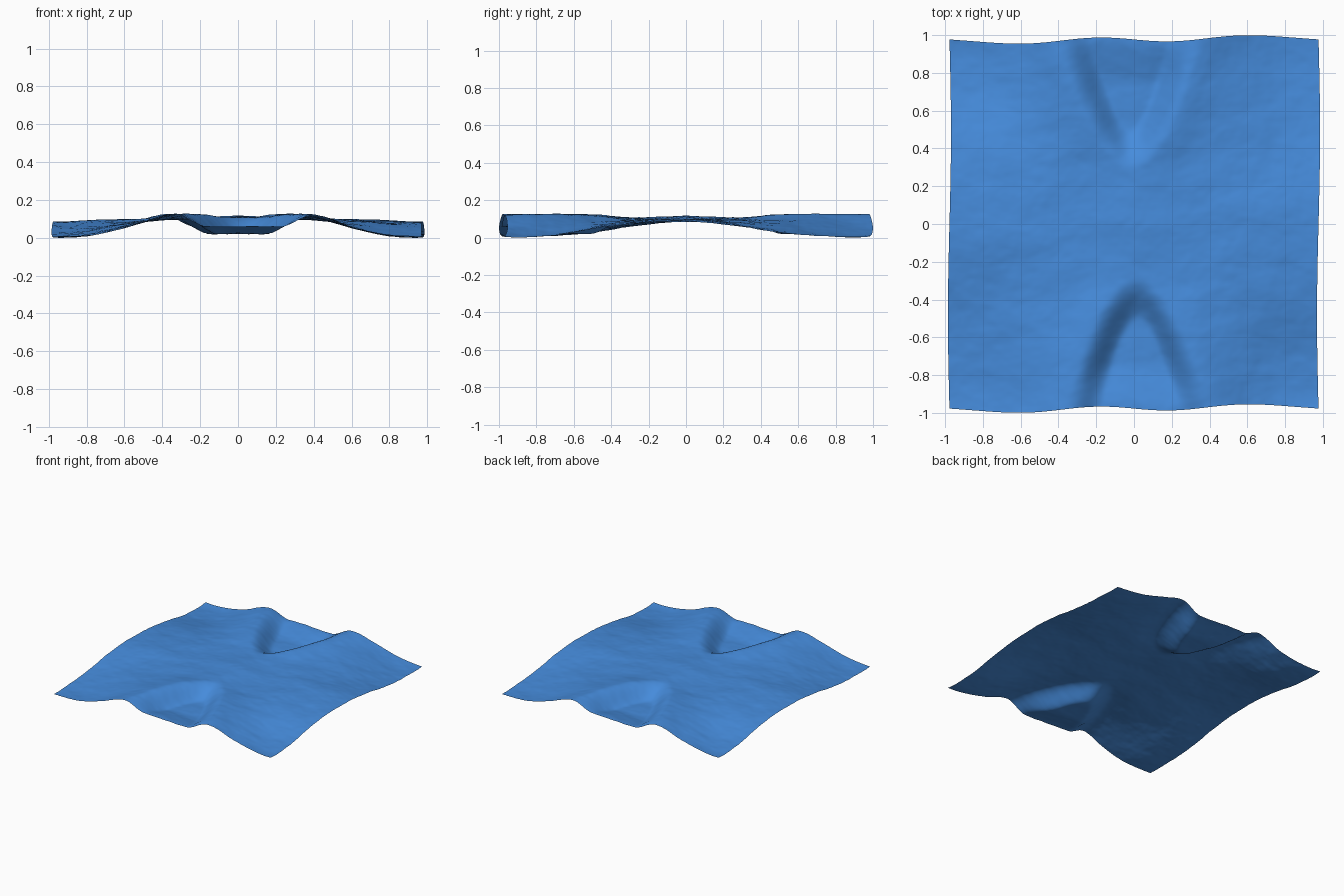
import bpy, bmesh, math
from mathutils import Vector, noise

if "Cube" in bpy.data.objects:
    bpy.data.objects.remove(bpy.data.objects["Cube"])

HALF, N = 0.977, 150


def step(t):
    t = min(1.0, max(0.0, t))
    return t * t * (3 - 2 * t)


# Parabola-shaped hollow opening towards the front edge, with a raised rim
def hollow(x, y):
    k = x - 0.03
    q = -0.28 - 4.7 * k * k - y
    d = q / math.sqrt(1 + (9.4 * k) ** 2)
    fill = 1 - 0.5 * step((-y - 0.72) / 0.26)
    rim = 0.032 * math.exp(-(d / 0.12) ** 2) * step((-y - 0.1) / 0.6)
    return rim - 0.08 * step(d / 0.24) * fill


# Low ground in the four corners
def corner(x, y):
    ry = 0.48 + 0.1 * math.tanh(3 * x * y)
    r2 = ((abs(x) - 0.9) / 0.36) ** 2 + ((abs(y) - 0.86) / ry) ** 2
    return -0.08 * math.exp(-r2 ** 1.25)


# Fine erosion, the same after half a turn
def rough(x, y):
    total = 0.0
    for s in (1, -1):
        p = Vector((s * x * 2.6 + 3.1, s * y * 3.4 + 7.7, 0.4))
        total += noise.fractal(p, 0.9, 2.1, 6)
    return 0.006 * total


def height(x, y):
    h = 0.11 - 0.016 * x * x
    h += 0.014 * math.exp(-(x / 0.17) ** 2 - (y / 0.25) ** 2)
    return h + hollow(x, y) + hollow(-x, -y) + corner(x, y) + rough(x, y)


# Terrain sheet with gently wandering edges
bm = bmesh.new()
bmesh.ops.create_grid(bm, x_segments=N, y_segments=N, size=HALF)
for v in bm.verts:
    x, y = v.co.x, v.co.y
    a, b = math.pi * x / HALF, math.pi * y / HALF
    dy = 0.012 * math.sin(a) - 0.013 * math.sin(2 * a) - 0.005 * math.sin(3 * a)
    v.co = (x + 0.008 * math.sin(b), y + dy, height(x, y))
low = min(v.co.z for v in bm.verts)
for v in bm.verts:
    v.co.z -= low
for f in bm.faces:
    f.smooth = True
mesh = bpy.data.meshes.new("terrain")
bm.to_mesh(mesh)
bm.free()
terrain = bpy.data.objects.new("terrain", mesh)
bpy.context.collection.objects.link(terrain)

mat = bpy.data.materials.new("blue_ground")
mat.diffuse_color = (0.061, 0.262, 0.716, 1)
mat.use_nodes = True
mat.node_tree.nodes["Principled BSDF"].inputs["Base Color"].default_value = mat.diffuse_color
mesh.materials.append(mat)
